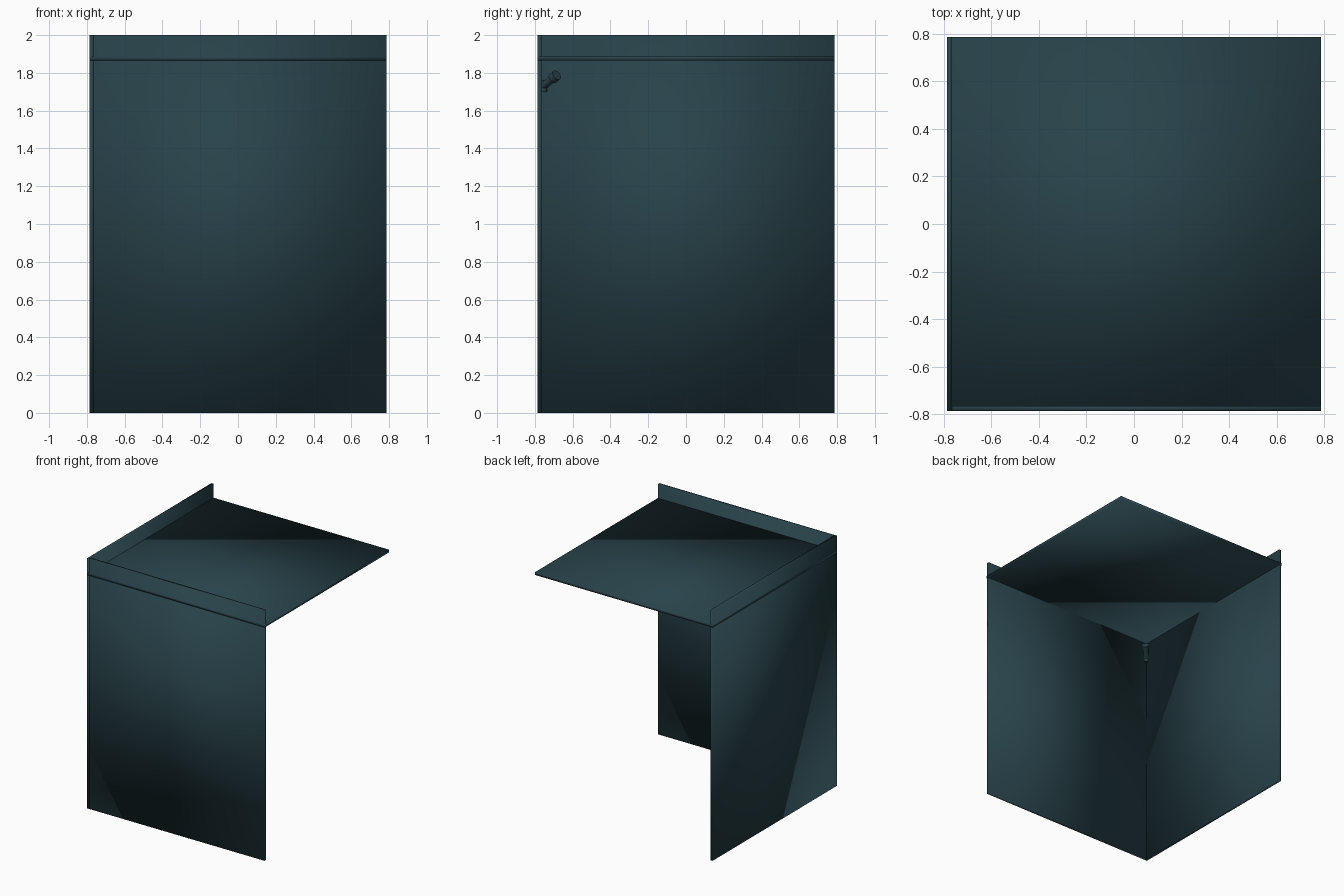
import bpy
from mathutils import Vector

if "Cube" in bpy.data.objects:
    bpy.data.objects.remove(bpy.data.objects["Cube"])

teal = bpy.data.materials.new("dark_teal")
teal.diffuse_color = (0.021, 0.055, 0.068, 1)
teal.use_nodes = True
teal.node_tree.nodes["Principled BSDF"].inputs["Base Color"].default_value = teal.diffuse_color


def finish(obj, name):
    obj.name = name
    obj.data.materials.append(teal)


def slab(name, lo, hi):
    """Smooth shaded box between two corners."""
    lo, hi = Vector(lo), Vector(hi)
    bpy.ops.mesh.primitive_cube_add(size=1, location=(lo + hi) / 2)
    obj = bpy.context.object
    obj.scale = hi - lo
    bpy.ops.object.transform_apply(location=False, rotation=False, scale=True)
    bpy.ops.object.shade_smooth()
    finish(obj, name)


def rod(name, a, b, r):
    """Cylinder between two points."""
    a, b = Vector(a), Vector(b)
    bpy.ops.mesh.primitive_cylinder_add(vertices=20, radius=r, depth=(b - a).length,
                                        location=(a + b) / 2)
    obj = bpy.context.object
    obj.rotation_euler = (b - a).to_track_quat('Z', 'Y').to_euler()
    bpy.ops.object.shade_smooth_by_angle()
    finish(obj, name)


H, T = 0.785, 0.02   # half width and wall thickness

# Two walls meeting at a corner, rising above the roof as a parapet
slab("left_wall", (-H, -H, 0), (-H + T, H, 2))
slab("front_wall", (-H + T, -H, 0), (H, -H + T, 2))

# Roof, its rim just showing through the outer wall faces
E = H + 0.001
slab("roof", (-E, -E, 1.866), (E, E, 1.888))

# Small fitting in the inner corner under the roof, aimed diagonally upwards
rod("fitting_base", (-0.752, -0.752, 1.70), (-0.752, -0.752, 1.76), 0.016)
rod("fitting_body", (-0.755, -0.755, 1.73), (-0.70, -0.70, 1.775), 0.02)
rod("fitting_head", (-0.705, -0.705, 1.771), (-0.684, -0.684, 1.788), 0.028)
